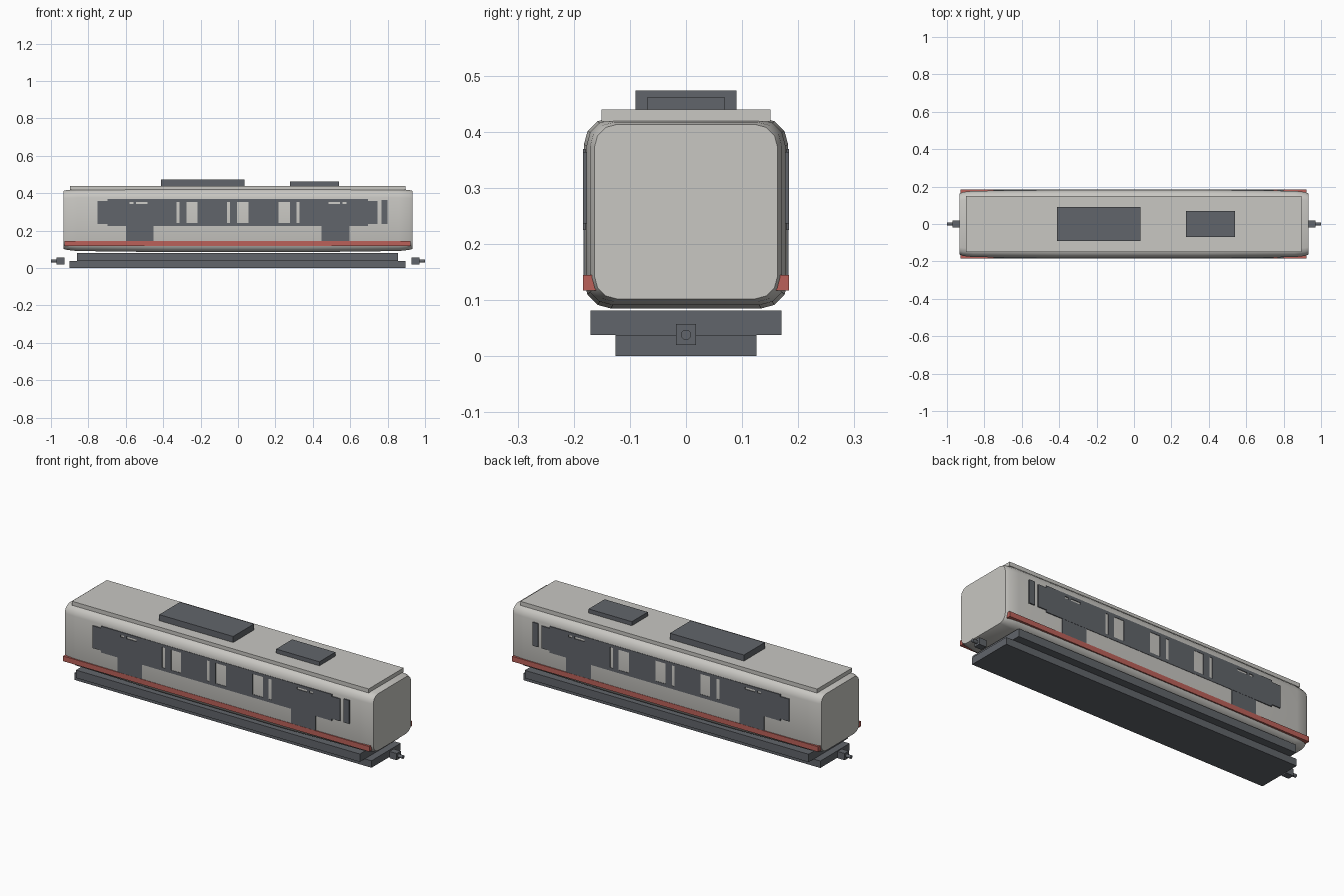
import bpy, bmesh, math

if "Cube" in bpy.data.objects:
    bpy.data.objects.remove(bpy.data.objects["Cube"])


def material(name, rgb):
    m = bpy.data.materials.new(name)
    m.diffuse_color = (*rgb, 1)
    m.use_nodes = True
    m.node_tree.nodes["Principled BSDF"].inputs["Base Color"].default_value = m.diffuse_color
    return m


LIGHT = material("light grey", (0.58, 0.57, 0.54))
DARK = material("dark grey", (0.12, 0.13, 0.145))
RED = material("red", (0.50, 0.12, 0.10))


def finish(bm, name, mat):
    bmesh.ops.recalc_face_normals(bm, faces=bm.faces)
    mesh = bpy.data.meshes.new(name)
    bm.to_mesh(mesh)
    bm.free()
    mesh.materials.append(mat)
    ob = bpy.data.objects.new(name, mesh)
    bpy.context.collection.objects.link(ob)
    return ob


def add_box(bm, x, y, z):
    vs = bmesh.ops.create_cube(bm, size=1)["verts"]
    for v in vs:
        v.co = [(a + b) / 2 + c * (b - a) for (a, b), c in zip((x, y, z), v.co)]


def boxes(name, mat, items):
    bm = bmesh.new()
    for x, y, z in items:
        add_box(bm, x, y, z)
    return finish(bm, name, mat)


# Body shell: rounded cross-sections lofted along x, tapering at the ends
def section(bm, x, hw, z0, z1, r):
    ring = []
    for cy, cz, start in ((hw - r, z1 - r, 0), (r - hw, z1 - r, 90),
                          (r - hw, z0 + r, 180), (hw - r, z0 + r, 270)):
        for k in range(4):
            a = math.radians(start + 30 * k)
            ring.append(bm.verts.new((x, cy + r * math.cos(a), cz + r * math.sin(a))))
    return ring


half = [(0.932, 0.163, 0.102, 0.413, 0.040), (0.915, 0.171, 0.097, 0.417, 0.043),
        (0.86, 0.177, 0.091, 0.422, 0.046), (0.37, 0.182, 0.085, 0.425, 0.048)]
bm = bmesh.new()
rings = [section(bm, -p[0], *p[1:]) for p in half]
rings += [section(bm, *p) for p in reversed(half)]
for a, b in zip(rings, rings[1:]):
    for i in range(len(a)):
        j = (i + 1) % len(a)
        bm.faces.new((a[i], a[j], b[j], b[i]))
bm.faces.new(rings[0])
bm.faces.new(rings[-1])
body = finish(bm, "body_shell", LIGHT)
bpy.context.view_layer.objects.active = body
body.select_set(True)
bpy.ops.object.shade_smooth_by_angle(angle=math.radians(35))
body.select_set(False)

# Roof panel and equipment
boxes("roof_panel", LIGHT, [((-0.898, 0.895), (-0.151, 0.151), (0.418, 0.44))])
boxes("roof_unit_large", DARK, [((-0.413, 0.034), (-0.09, 0.09), (0.436, 0.473))])
boxes("roof_unit_small", DARK, [((0.279, 0.54), (-0.069, 0.069), (0.436, 0.462))])

# Underframe
boxes("underframe_upper", DARK, [((-0.86, 0.855), (-0.17, 0.17), (0.038, 0.081))])
boxes("underframe_lower", DARK, [((-0.9, 0.895), (-0.126, 0.126), (0, 0.038))])

# Window band: rails above and below, panels between the openings
top, bottom = 0.369, 0.225
open_top, open_bottom = 0.353, 0.242
openings = [(-0.33, -0.313), (-0.275, -0.216), (-0.06, -0.044),
            (-0.006, 0.056), (0.217, 0.279), (0.313, 0.33)]
slots = [(-0.581, -0.56), (-0.545, -0.485), (0.485, 0.545), (0.56, 0.581)]
band_x = (-0.698, 0.695)

for side, label in ((-1, "front"), (1, "back")):
    def span(a, b):
        return tuple(sorted((side * a, side * b)))

    y = span(0.174, 0.184)
    parts = [(band_x, y, (open_top, top)), (band_x, y, (bottom, open_bottom))]
    edges = [band_x[0]] + [e for o in openings for e in o] + [band_x[1]]
    panels = list(zip(edges[::2], edges[1::2]))
    for a, b in panels[1:-1]:
        parts.append(((a, b), y, (open_bottom, open_top)))
    for a, b in (panels[0], panels[-1]):
        parts.append(((a, b), y, (open_bottom, 0.342)))
        cuts = [a] + [e for s in slots if a < s[0] < b for e in s] + [b]
        for c, d in zip(cuts[::2], cuts[1::2]):
            parts.append(((c, d), y, (0.342, open_top)))
    # narrower end windows and the separate strip
    parts += [((-0.751, -0.698), y, (0.236, 0.358)),
              ((0.695, 0.745), y, (0.236, 0.358)),
              ((0.767, 0.80), y, (0.236, 0.364))]
    boxes(label + "_window_band", DARK, parts)

    # Lower door leaves
    boxes(label + "_doors", DARK,
          [(x, span(0.174, 0.183), (0.14, bottom))
           for x in ((-0.60, -0.452), (0.447, 0.597))])

    # Red stripe, leaning in slightly at its lower edge
    stripe = boxes(label + "_stripe", RED,
                   [((-0.928, 0.922), span(0.165, 0.184), (0.117, 0.145))])
    for v in stripe.data.vertices:
        if v.co.z < 0.13 and abs(v.co.y) < 0.17:
            v.co.y = side * 0.160

# Couplers at both ends
for s, label in ((-1, "left"), (1, "right")):
    bm = bmesh.new()
    add_box(bm, tuple(sorted((s * 0.928, s * 0.971))), (-0.018, 0.018), (0.02, 0.057))
    pin = bmesh.ops.create_cone(bm, cap_ends=True, segments=12,
                                radius1=0.009, radius2=0.009, depth=0.04)["verts"]
    for v in pin:
        v.co = (s * 0.98 + v.co.z, v.co.y, 0.038 + v.co.x)
    finish(bm, label + "_coupler", DARK)
